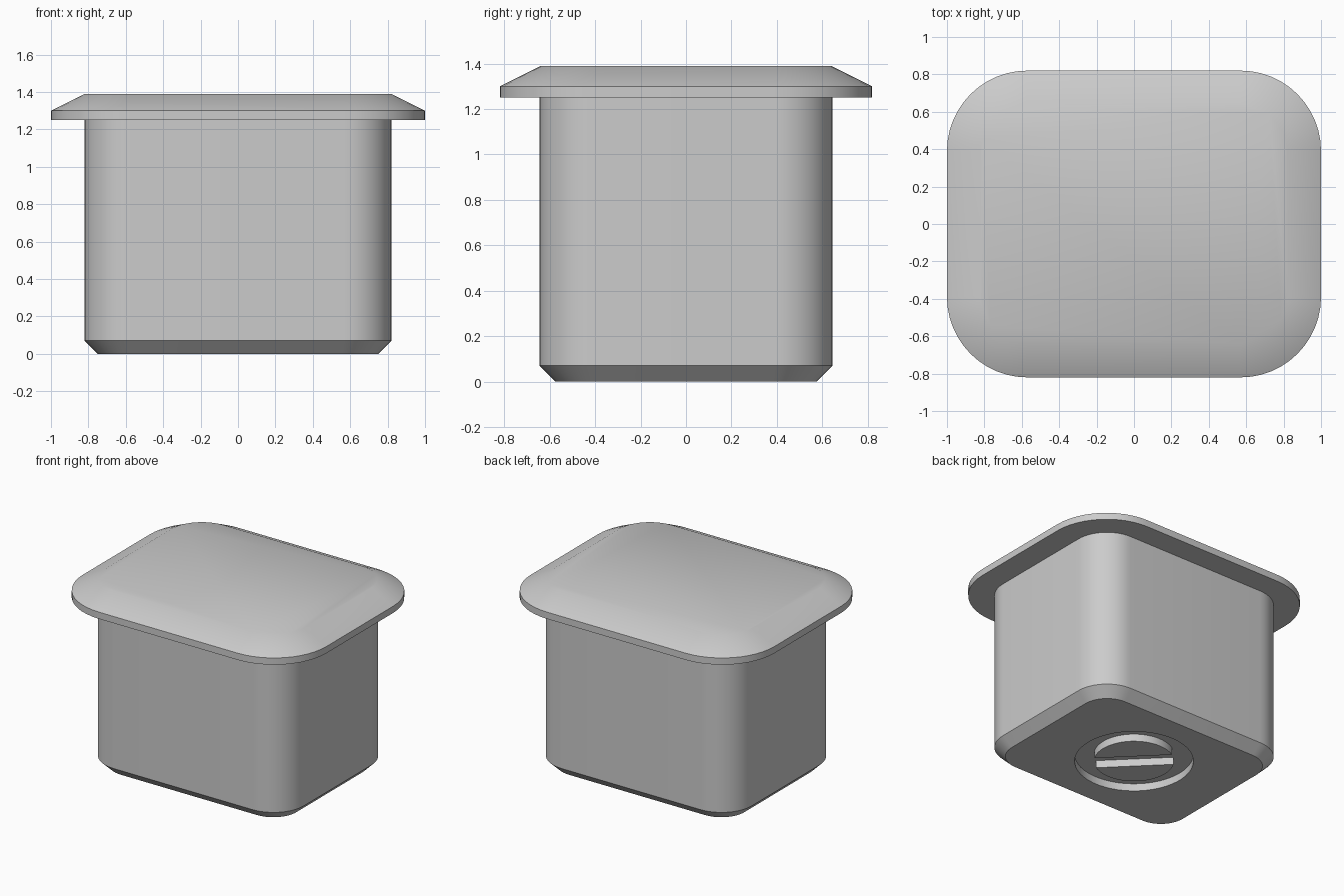
import bpy
import bmesh
from math import pi, sin, cos, asin, radians

cube = bpy.data.objects.get("Cube")
if cube:
    bpy.data.objects.remove(cube, do_unlink=True)

grey = bpy.data.materials.new("light grey")
grey.use_nodes = True
grey.diffuse_color = (0.6, 0.6, 0.6, 1)
grey.node_tree.nodes["Principled BSDF"].inputs["Base Color"].default_value = (0.6, 0.6, 0.6, 1)

STEPS = 12          # segments per rounded corner
DEPTH = 0.055       # depth of the round recess underneath


def rounded_rect(hx, hy, r):
    """Outline points of a rounded rectangle, counter-clockwise."""
    pts = []
    for c, (sx, sy) in enumerate([(1, 1), (-1, 1), (-1, -1), (1, -1)]):
        for i in range(STEPS + 1):
            a = pi / 2 * (c + i / STEPS)
            pts.append((sx * (hx - r) + r * cos(a), sy * (hy - r) + r * sin(a)))
    return pts


def circle(r):
    """Circle with as many points as a rounded rectangle."""
    n = 4 * (STEPS + 1)
    return [(r * cos(2 * pi * (i + 0.5) / n), r * sin(2 * pi * (i + 0.5) / n)) for i in range(n)]


def loft(name, sections):
    """Closed solid through a stack of (outline, z) sections."""
    bm = bmesh.new()
    rings = [[bm.verts.new((x, y, z)) for x, y in pts] for pts, z in sections]
    n = len(rings[0])
    for a, b in zip(rings, rings[1:]):
        for i in range(n):
            j = (i + 1) % n
            bm.faces.new((a[i], a[j], b[j], b[i]))
    bm.faces.new(rings[0][::-1])
    bm.faces.new(rings[-1])
    bmesh.ops.recalc_face_normals(bm, faces=bm.faces)
    mesh = bpy.data.meshes.new(name)
    bm.to_mesh(mesh)
    bm.free()
    mesh.materials.append(grey)
    obj = bpy.data.objects.new(name, mesh)
    bpy.context.collection.objects.link(obj)
    bpy.ops.object.select_all(action='DESELECT')
    obj.select_set(True)
    bpy.context.view_layer.objects.active = obj
    bpy.ops.object.shade_smooth_by_angle(angle=radians(30))
    return obj


# Body with a chamfered foot and a round recess in its underside
loft("body", [
    (circle(0.40), DEPTH),
    (circle(0.40), 0),
    (rounded_rect(0.75, 0.575, 0.19), 0),
    (rounded_rect(0.82, 0.645, 0.25), 0.07),
    (rounded_rect(0.82, 0.645, 0.25), 1.25),
])

# Flanged cap with a sloping rim
loft("cap", [
    (rounded_rect(1.0, 0.82, 0.43), 1.25),
    (rounded_rect(1.0, 0.82, 0.43), 1.30),
    (rounded_rect(0.82, 0.64, 0.25), 1.39),
])

# Slotted boss in the recess: two half discs with a diagonal gap
radius, gap = 0.27, 0.13
start = asin(gap / 2 / radius)
half = [(radius * cos(a), radius * sin(a))
        for a in (start + (pi - 2 * start) * i / 24 for i in range(25))]
for name, turn in (("boss_half_front", -pi / 4 + pi), ("boss_half_back", -pi / 4)):
    boss = loft(name, [(half, 0), (half, DEPTH)])
    boss.rotation_euler.z = turn
